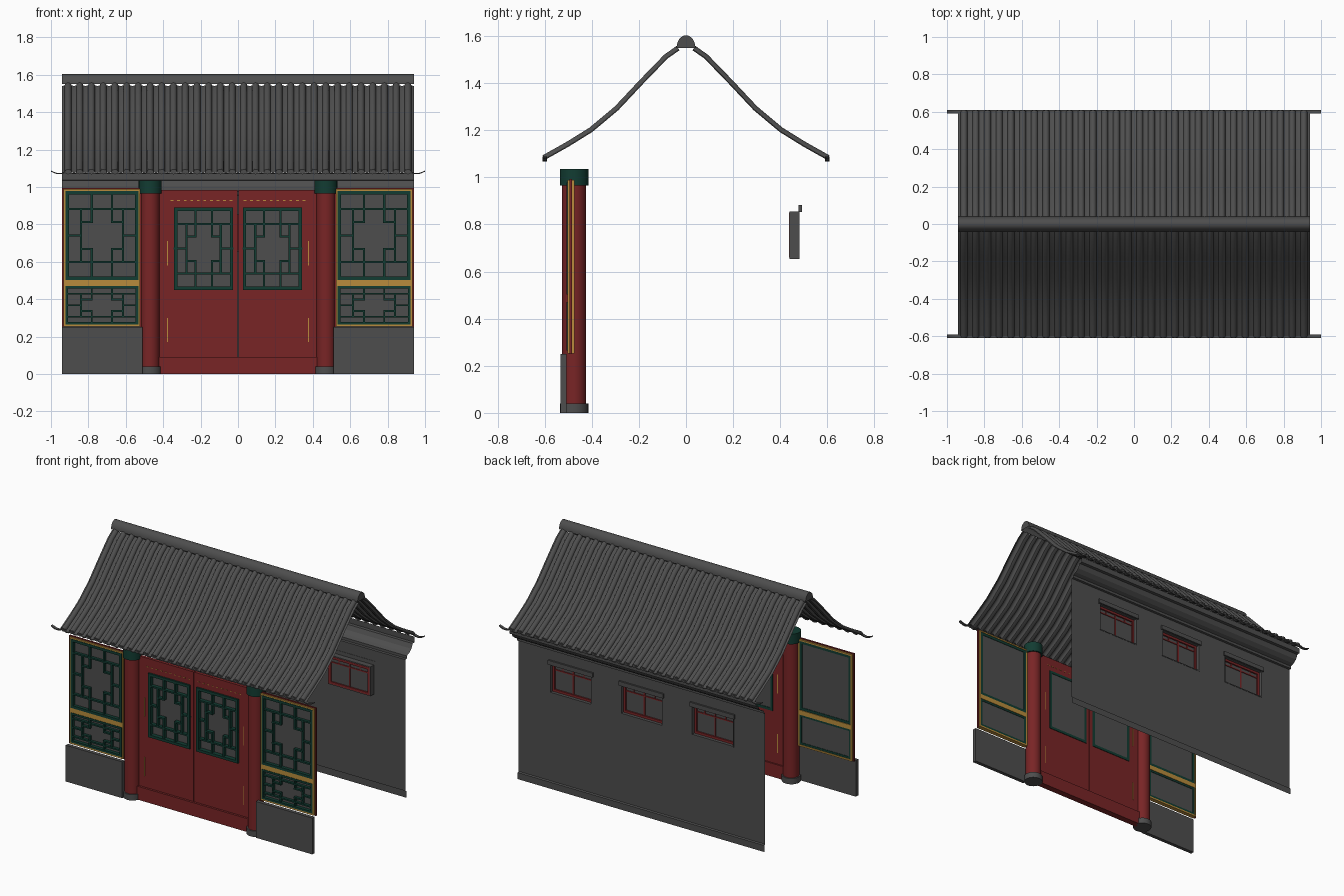
import bpy, bmesh, math
from mathutils import Vector

if "Cube" in bpy.data.objects:
    bpy.data.objects.remove(bpy.data.objects["Cube"])


def material(name, rgb):
    m = bpy.data.materials.new(name)
    m.diffuse_color = (*rgb, 1)
    m.use_nodes = True
    m.node_tree.nodes["Principled BSDF"].inputs["Base Color"].default_value = m.diffuse_color
    return m


GREY = material("slate grey", (0.075, 0.075, 0.075))
RED = material("dark red", (0.19, 0.018, 0.019))
GREEN = material("deep green", (0.006, 0.045, 0.032))
GOLD = material("ochre yellow", (0.48, 0.26, 0.045))


def finish(name, bm, mat, smooth=False):
    me = bpy.data.meshes.new(name)
    bm.to_mesh(me)
    bm.free()
    me.materials.append(mat)
    ob = bpy.data.objects.new(name, me)
    bpy.context.collection.objects.link(ob)
    if smooth:
        bpy.ops.object.select_all(action='DESELECT')
        ob.select_set(True)
        bpy.context.view_layer.objects.active = ob
        bpy.ops.object.shade_smooth_by_angle(angle=math.radians(40))
    return ob


def boxes(name, items, mat):
    """One object from boxes given as (x0, x1, y0, y1, z0, z1)."""
    bm = bmesh.new()
    for x0, x1, y0, y1, z0, z1 in items:
        vs = bmesh.ops.create_cube(bm, size=1)["verts"]
        for v in vs:
            v.co = ((x0 + x1) / 2 + v.co.x * abs(x1 - x0),
                    (y0 + y1) / 2 + v.co.y * (y1 - y0),
                    (z0 + z1) / 2 + v.co.z * (z1 - z0))
    return finish(name, bm, mat)


def sheet(name, rows, out, mat, skip=lambda c: False, smooth=True):
    """Grid surface from rows of points, facing the direction out."""
    bm = bmesh.new()
    grid = [[bm.verts.new(p) for p in r] for r in rows]
    for a, b in zip(grid, grid[1:]):
        for i in range(len(a) - 1):
            q = (a[i], a[i + 1], b[i + 1], b[i])
            if not skip(sum((v.co for v in q), Vector()) / 4):
                bm.faces.new(q)
    bm.normal_update()
    if sum(f.normal.dot(Vector(out)) for f in bm.faces) < 0:
        bmesh.ops.reverse_faces(bm, faces=bm.faces[:])
    return finish(name, bm, mat, smooth)


def cylinder(name, x, y, z0, z1, r, mat):
    bm = bmesh.new()
    bmesh.ops.create_cone(bm, cap_ends=True, segments=24, radius1=r, radius2=r, depth=z1 - z0)
    bmesh.ops.translate(bm, verts=bm.verts, vec=(x, y, (z0 + z1) / 2))
    return finish(name, bm, mat, True)


# ---- Roof: tile section swept down a curved slope, both sides ----
HALF, N = 0.94, 30
P = 2 * HALF / N
R = 0.018
section = []
for i in range(N):
    c = -HALF + (i + 0.5) * P
    section.append((c - P / 2, -0.004))
    for k in range(9):
        a = math.pi * (1 - k / 8)
        section.append((c + R * math.cos(a), R * math.sin(a)))
section.append((HALF, -0.004))
slope = [(0.6, 1.078), (0.5, 1.134), (0.4, 1.196), (0.29, 1.288), (0.18, 1.405), (0.08, 1.508), (0.03, 1.543)]

for s, side in ((-1, "front"), (1, "back")):
    rows = []
    for j, (y, z) in enumerate(slope):
        (ya, za), (yb, zb) = slope[max(j - 1, 0)], slope[min(j + 1, len(slope) - 1)]
        n = Vector((zb - za, ya - yb)).normalized()
        rows.append([(x, s * (y + n.x * h), z + n.y * h) for x, h in section])
    sheet(side + "_roof_tiles", rows, (0, 0, 1), GREY)

    # scalloped drip tiles along the eave, the end ones reaching out past the gable
    drip = []
    for i in range(N + 1):
        x0, x1 = -HALF + (i - 0.5) * P, -HALF + (i + 0.5) * P
        x0, x1 = (-1.0 if i == 0 else x0), (1.0 if i == N else x1)
        drip += [(x0 + (x1 - x0) * k / 6, 1.088 - 0.014 * math.sin(math.pi * k / 6)) for k in range(7)]
    ring = [(0.59, 0), (0.61, 0), (0.61, -0.006), (0.59, -0.006), (0.59, 0)]
    sheet(side + "_drip_tiles", [[(x, s * y, z + dz) for x, z in drip] for y, dz in ring],
          (0, s, 0), GREY)

    # round end caps of the tile rolls
    bm = bmesh.new()
    for i in range(N):
        d = bmesh.ops.create_circle(bm, cap_ends=True, segments=12, radius=R)["verts"]
        for v in d:
            v.co = (-HALF + (i + 0.5) * P - s * v.co.x, s * 0.604, 1.082 + v.co.y * 0.8)
    finish(side + "_tile_caps", bm, GREY)

arc = [math.pi * k / 12 for k in range(13)]
sheet("roof_ridge", [[(x, 0.04 * math.cos(a), 1.55 + 0.053 * math.sin(a)) for x in (-HALF, HALF)]
                     for a in arc], (0, 0, 1), GREY)
bm = bmesh.new()
for x in (-HALF, HALF):
    bm.faces.new([bm.verts.new((x, 0.04 * math.cos(a), 1.55 + 0.053 * math.sin(a)))
                  for a in (arc if x > 0 else arc[::-1])])
finish("ridge_ends", bm, GREY)

# ---- Back wall: one sheet with plinth, cove cornice and three window holes ----
WIN = (-0.54, 0.0, 0.54)
W, Z0, Z1 = 0.155, 0.66, 0.85
wall = [(0.49, 0), (0.49, 0.045), (0.48, 0.05), (0.48, Z0), (0.48, Z1), (0.48, 0.955), (0.495, 0.957),
        (0.495, 0.975), (0.52, 0.985), (0.545, 1.005), (0.56, 1.035), (0.58, 1.037), (0.58, 1.075)]
xs = sorted([-HALF, HALF] + [c + d for c in WIN for d in (-W, W)])
sheet("back_wall", [[(x, y, z) for x in xs] for y, z in wall], (0, 1, 0), GREY,
      skip=lambda c: Z0 < c.z < Z1 and any(abs(c.x - w) < W for w in WIN), smooth=False)

shell, frames, panes, lintels = [], [], [], []
for c in WIN:
    a, b, t = c - W, c + W, 0.006
    shell += [(a - t, a, 0.44, 0.482, Z0, Z1), (b, b + t, 0.44, 0.482, Z0, Z1),
              (a - t, b + t, 0.44, 0.482, Z0 - t, Z0), (a - t, b + t, 0.44, 0.482, Z1, Z1 + t)]
    f = 0.016
    frames += [(a, a + f, 0.438, 0.46, Z0, Z1), (b - f, b, 0.438, 0.46, Z0, Z1),
               (a, b, 0.438, 0.46, Z0, Z0 + f), (a, b, 0.438, 0.46, Z1 - f, Z1),
               (c - 0.005, c + 0.005, 0.442, 0.455, Z0, Z1),
               (a, b, 0.442, 0.455, Z1 - 0.045, Z1 - 0.037)]
    for u in (-0.08, 0.08):
        frames.append((c + u - 0.003, c + u + 0.003, 0.442, 0.455, Z1 - 0.04, Z1))
    panes.append((a, b, 0.446, 0.45, Z0, Z1))
    lintels.append((a - 0.015, b + 0.015, 0.478, 0.492, 0.852, 0.882))
boxes("back_window_reveals", shell, GREY)
boxes("back_window_frames", frames, RED)
boxes("back_window_panes", panes, GREY)
boxes("back_window_lintels", lintels, GREY)


# ---- Lattice window: frame, stepped cross outline and tie bars ----
def lattice(name, x0, x1, z0, z1, y, back, f=0.018, t=0.011):
    w, h = x1 - x0, z1 - z0
    bars = [(x0, x0 + f, y, back, z0, z1), (x1 - f, x1, y, back, z0, z1),
            (x0, x1, y, back, z0, z0 + f), (x0, x1, y, back, z1 - f, z1)]
    yb = back - 0.006

    def horiz(u0, u1, v):
        bars.append((x0 + w * u0 - t / 2, x0 + w * u1 + t / 2, y + 0.004, yb, z0 + h * v - t / 2, z0 + h * v + t / 2))

    def vert(u, v0, v1):
        bars.append((x0 + w * u - t / 2, x0 + w * u + t / 2, y + 0.005, yb, z0 + h * v0, z0 + h * v1))

    for m in (0, 1):
        k = lambda v: 1 - v if m else v
        lo_hi = lambda p, q: sorted((k(p), k(q)))
        horiz(0.02, 0.98, k(0.2))            # outer tie and top of cross
        for u in (0.36, 0.64):
            vert(u, *lo_hi(0.01, 0.35))      # ties to the frame, neck of cross
        horiz(0.21, 0.36, k(0.35))           # shoulders of cross
        horiz(0.64, 0.79, k(0.35))
        vert(k(0.21), 0.2, 0.8)              # arms of cross
        horiz(*lo_hi(0.01, 0.21), 0.5)       # side ties
    boxes(name + "_lattice", bars, GREEN)
    boxes(name + "_pane", [(x0 + 0.004, x1 - 0.004, yb - 0.001, yb + 0.003, z0 + 0.004, z1 - 0.004)], GREY)


CY = -0.475
for s, side in ((-1, "left"), (1, "right")):
    # columns
    x = s * 0.47
    cylinder(side + "_column", x, CY, 0.04, 0.97, 0.051, RED)
    cylinder(side + "_column_base", x, CY, 0, 0.04, 0.06, GREY)
    cylinder(side + "_column_cap", x, CY, 0.965, 1.035, 0.061, GREEN)

    # low wall under the side windows
    boxes(side + "_low_wall", [(s * 0.51, s * HALF, -0.533, -0.508, 0, 0.25)], GREY)

    # side window bay
    boxes(side + "_bay_trim",
          [(s * 0.523, s * 0.533, -0.504, -0.474, 0.255, 0.988),
           (s * 0.922, s * 0.932, -0.504, -0.474, 0.255, 0.988)] +
          [(s * 0.523, s * 0.932, -0.504, -0.474, a, b) for a, b in ((0.253, 0.264), (0.47, 0.502), (0.978, 0.988))], GOLD)
    boxes(side + "_bay_edge",
          [(s * 0.932, s * HALF, -0.495, -0.485, 0.25, 0.992),
           (s * 0.505, s * 0.523, -0.495, -0.485, 0.25, 0.992),
           (s * 0.505, s * HALF, -0.495, -0.485, 0.988, 0.994)], RED)
    a, b = sorted((s * 0.533, s * 0.922))
    lattice(side + "_upper_window", a, b, 0.503, 0.978, -0.507, -0.477)
    lattice(side + "_lower_window", a, b, 0.265, 0.47, -0.507, -0.477, f=0.014, t=0.01)

    # door leaf around its window opening
    u, v = 0.03, 0.338
    y0, y1 = -0.48, -0.46
    boxes(side + "_door",
          [(s * 0.002, s * u, y0, y1, 0.09, 0.985), (s * v, s * 0.435, y0, y1, 0.09, 0.985),
           (s * u, s * v, y0, y1, 0.09, 0.455), (s * u, s * v, y0, y1, 0.885, 0.985)], RED)
    a, b = sorted((s * (u - 0.004), s * (v + 0.004)))
    lattice(side + "_door_window", a, b, 0.45, 0.89, -0.492, -0.456)

    # fine gilt lines on the door
    gilt = [(s * 0.374, s * 0.379, -0.482, -0.458, p, q) for p, q in ((0.17, 0.3), (0.58, 0.71))]
    gilt += [(s * (0.03 + 0.035 * i), s * (0.045 + 0.035 * i), -0.482, -0.458, 0.925, 0.929) for i in range(10)]
    boxes(side + "_door_gilt_lines", gilt, GOLD)

# threshold
boxes("door_threshold", [(-0.43, 0.43, -0.495, -0.45, 0, 0.092)], RED)
